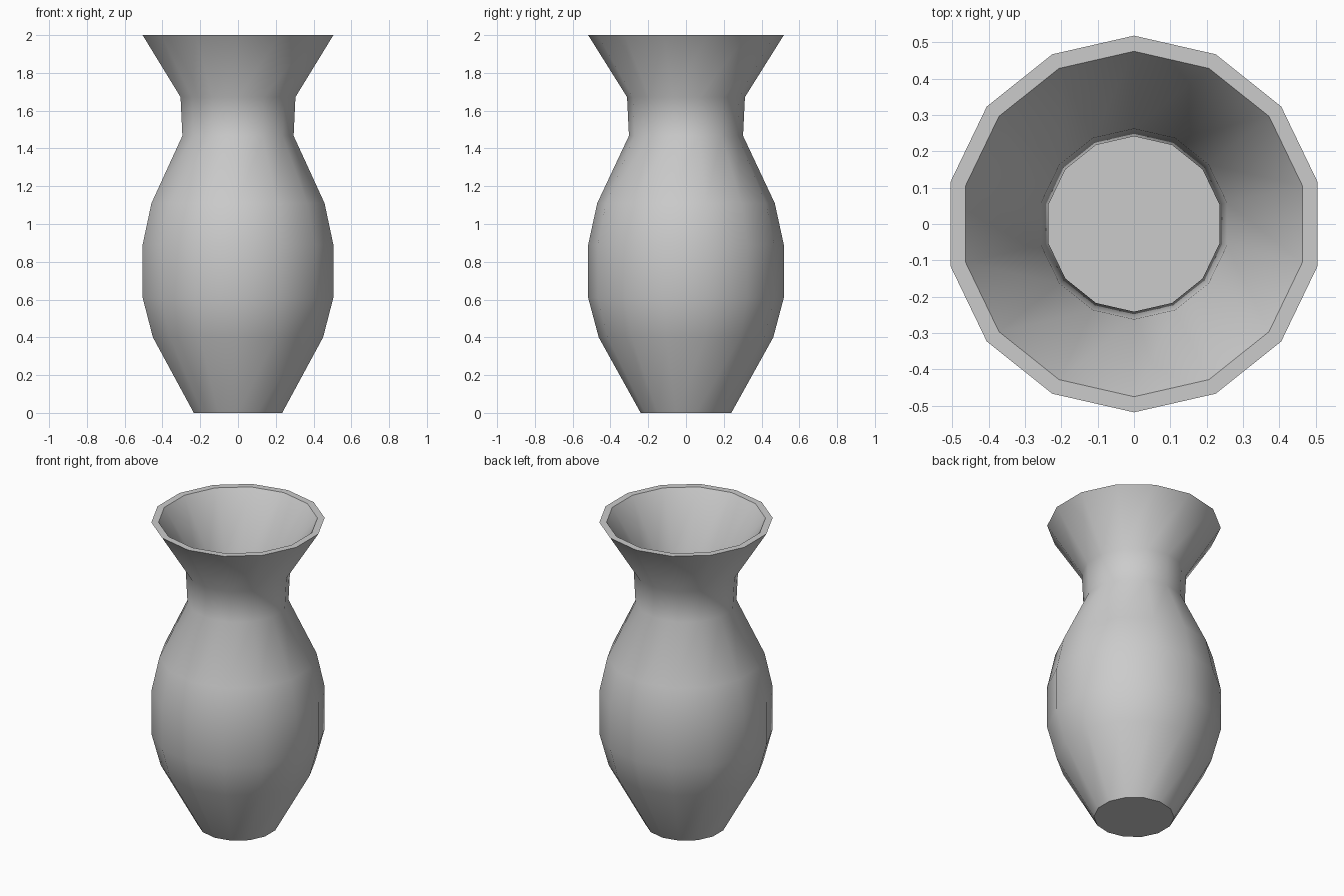
import bpy, bmesh
from math import cos, sin, pi, radians

if "Cube" in bpy.data.objects:
    bpy.data.objects.remove(bpy.data.objects["Cube"])

SIDES = 14

# Profile (radius, height): outer wall upwards, over the rim, inner wall down
outer = [(0.24, 0), (0.462, 0.40), (0.518, 0.61), (0.518, 0.89),
         (0.47, 1.11), (0.302, 1.467), (0.312, 1.672), (0.518, 2.0)]
inner = [(0.475, 2.0), (0.262, 1.67), (0.241, 1.467), (0.415, 1.10),
         (0.465, 0.88), (0.465, 0.62), (0.41, 0.42), (0.25, 0.08)]

bm = bmesh.new()


def ring(r, z):
    angles = [pi / 2 + 2 * pi * i / SIDES for i in range(SIDES)]
    return [bm.verts.new((r * cos(a), r * sin(a), z)) for a in angles]


# Lathe the walls
rings = [ring(r, z) for r, z in outer + inner]
for low, high in zip(rings, rings[1:]):
    for i in range(SIDES):
        j = (i + 1) % SIDES
        bm.faces.new((low[i], low[j], high[j], high[i]))

# Base underside and inner floor
bm.faces.new(list(reversed(rings[0])))
bm.faces.new(rings[-1])
bmesh.ops.recalc_face_normals(bm, faces=bm.faces)

mesh = bpy.data.meshes.new("vase")
bm.to_mesh(mesh)
bm.free()
vase = bpy.data.objects.new("vase", mesh)
bpy.context.collection.objects.link(vase)

# Smooth walls with crisp rim and base edges
bpy.context.view_layer.objects.active = vase
vase.select_set(True)
bpy.ops.object.shade_smooth_by_angle(angle=radians(40))
